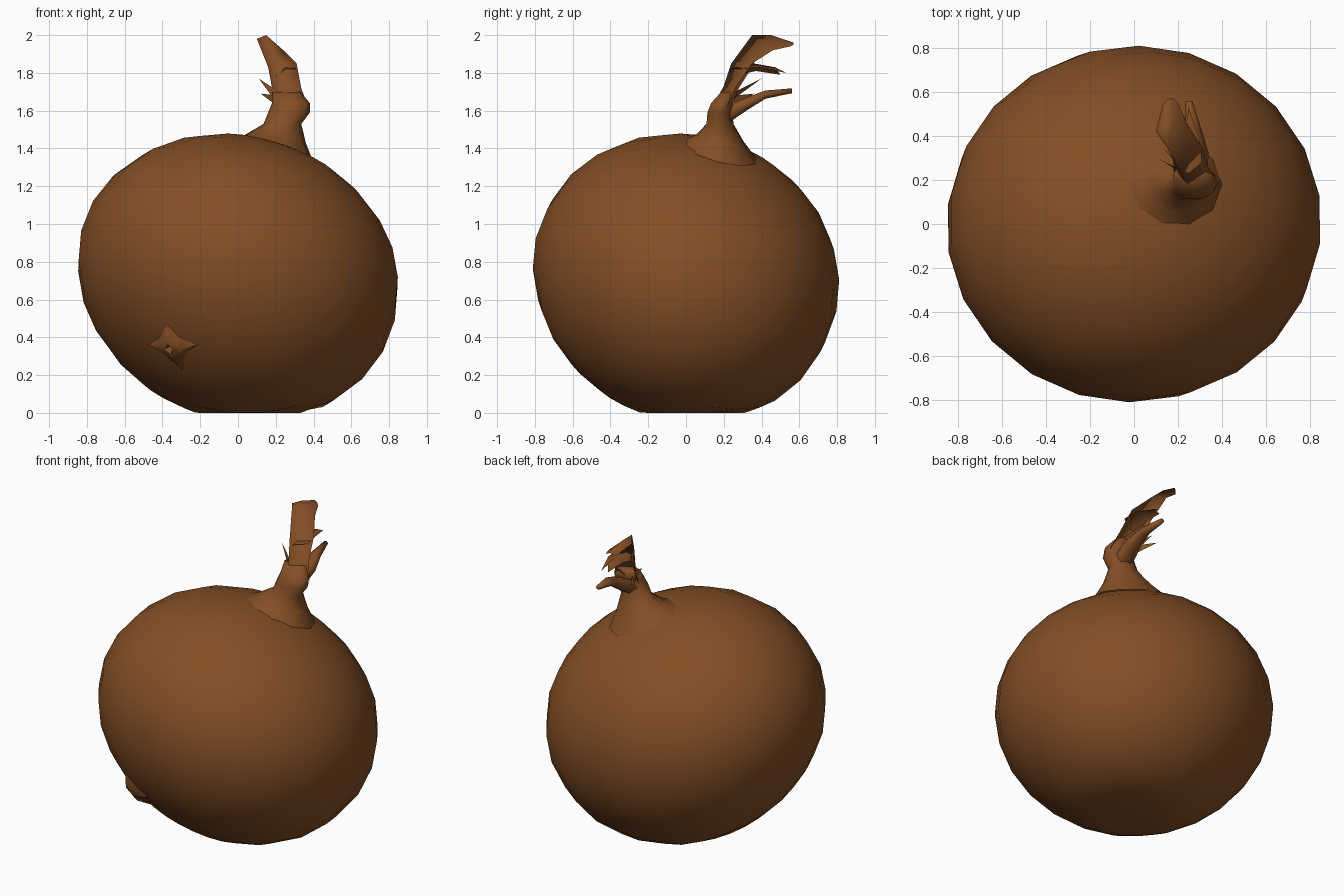
import bpy, bmesh, math
from mathutils import Vector

if "Cube" in bpy.data.objects:
    bpy.data.objects.remove(bpy.data.objects["Cube"])

skin = bpy.data.materials.new("onion brown")
skin.diffuse_color = (0.23, 0.077, 0.019, 1)
skin.use_nodes = True
skin.node_tree.nodes["Principled BSDF"].inputs["Base Color"].default_value = skin.diffuse_color


def finish(name, bm, angle=180):
    bmesh.ops.recalc_face_normals(bm, faces=bm.faces)
    me = bpy.data.meshes.new(name)
    bm.to_mesh(me)
    bm.free()
    me.materials.append(skin)
    ob = bpy.data.objects.new(name, me)
    bpy.context.collection.objects.link(ob)
    bpy.context.view_layer.objects.active = ob
    ob.select_set(True)
    bpy.ops.object.shade_smooth_by_angle(angle=math.radians(angle))
    ob.select_set(False)
    return ob


def loft(name, rings, closed=True, cap=False, angle=180):
    """Bridge successive rows of points with quads."""
    bm = bmesh.new()
    rows = [[bm.verts.new(p) for p in r] for r in rings]
    n = len(rows[0])
    for a, b in zip(rows, rows[1:]):
        for i in range(n if closed else n - 1):
            j = (i + 1) % n
            bm.faces.new((a[i], a[j], b[j], b[i]))
    if cap:
        bm.faces.new(rows[-1])
    return finish(name, bm, angle)


def surface(n):
    """Lopsided bulb: squashed along its leaning axis, flat underneath."""
    f = 1.006 - 0.10 * n.x * n.z - 0.07 * n.y * n.z
    c = 0.78 if n.z < 0 else 0.735
    return Vector((0.845 * n.x * f, 0.805 * n.y * f,
                   max(0.0, 0.735 + c * n.z * f)))


# bulb, with its pole under the neck
bm = bmesh.new()
bmesh.ops.create_uvsphere(bm, u_segments=22, v_segments=14, radius=1)
turn = Vector((0, 0, 1)).rotation_difference(Vector((0.27, 0.25, 0.93)))
for v in bm.verts:
    v.co = surface((turn @ v.co).normalized())
finish("bulb", bm)

# neck: centre x, y, z, radius x, radius y, downhill tilt
sections = [(0.18, 0.18, 1.38, 0.22, 0.20, 0.25),
            (0.20, 0.18, 1.45, 0.16, 0.13, 0.15),
            (0.235, 0.18, 1.53, 0.10, 0.075, 0),
            (0.27, 0.18, 1.59, 0.11, 0.07, 0),
            (0.28, 0.19, 1.64, 0.10, 0.06, 0),
            (0.255, 0.23, 1.70, 0.075, 0.045, 0)]
rings = []
for cx, cy, cz, rx, ry, tilt in sections:
    ring = []
    for k in range(10):
        a = k * math.tau / 10
        dx, dy = rx * math.cos(a), ry * math.sin(a)
        ring.append((cx + dx, cy + dy, cz - tilt * (dx + dy)))
    rings.append(ring)
loft("neck", rings, cap=True)

# dry leaf: open curled sheet bending to the back (left, middle, right edge)
loft("dry_leaf", [
    [(0.18, 0.24, 1.63), (0.27, 0.15, 1.64), (0.37, 0.22, 1.62)],
    [(0.18, 0.28, 1.72), (0.23, 0.20, 1.73), (0.335, 0.26, 1.72)],
    [(0.16, 0.35, 1.83), (0.21, 0.24, 1.85), (0.31, 0.35, 1.85)],
    [(0.10, 0.42, 1.98), (0.15, 0.35, 2.00), (0.24, 0.46, 1.92)],
    [(0.13, 0.54, 1.94), (0.15, 0.45, 2.00), (0.20, 0.55, 1.94)],
    [(0.145, 0.56, 1.95), (0.16, 0.57, 1.96), (0.18, 0.57, 1.95)]],
    closed=False)

# torn flap under the leaf
loft("torn_flap", [
    [(0.20, 0.24, 1.78), (0.25, 0.23, 1.82), (0.31, 0.28, 1.82)],
    [(0.20, 0.37, 1.81), (0.24, 0.36, 1.85), (0.30, 0.38, 1.83)],
    [(0.22, 0.50, 1.79), (0.24, 0.47, 1.83), (0.25, 0.53, 1.80)]],
    closed=False)

# side shoot: tapering flattened tube to the back
rings = []
for x, y, z, rx, rz in [(0.26, 0.20, 1.57, 0.07, 0.06),
                        (0.28, 0.32, 1.635, 0.06, 0.04),
                        (0.27, 0.42, 1.685, 0.04, 0.025),
                        (0.25, 0.56, 1.705, 0.015, 0.015)]:
    rings.append([(x + rx * math.cos(k * math.tau / 6), y,
                   z + rz * math.sin(k * math.tau / 6)) for k in range(6)])
loft("side_shoot", rings, cap=True)

# ragged scraps of skin sticking out of the neck
scraps = [((0.22, 0.23, 1.62), (0.20, 0.25, 1.71), (0.11, 0.30, 1.77)),
          ((0.24, 0.24, 1.60), (0.21, 0.26, 1.68), (0.12, 0.36, 1.69)),
          ((0.26, 0.25, 1.66), (0.30, 0.26, 1.70), (0.24, 0.40, 1.77))]
for i, pts in enumerate(scraps):
    bm = bmesh.new()
    bm.faces.new([bm.verts.new(p) for p in pts])
    finish(f"skin_scrap_{i + 1}", bm)

# root scar: small puckered star low on the front
direction = Vector((-0.43, -0.74, -0.51)).normalized()
centre = surface(direction)
normal = Vector((-0.42, -0.74, -0.53)).normalized()
side = normal.cross(Vector((0, 0, 1))).normalized()
up = side.cross(normal)
rings = []
for r_long, r_short, h in [(0.17, 0.10, -0.03), (0.075, 0.05, 0.03),
                           (0.035, 0.02, 0.035), (0.01, 0.01, 0.0)]:
    ring = []
    for k in range(8):
        a = k * math.tau / 8
        r = r_short if k % 2 else r_long
        ring.append(centre + normal * h
                    + (side * math.cos(a) + up * math.sin(a)) * r)
    rings.append(ring)
loft("root_scar", rings, cap=True, angle=60)
